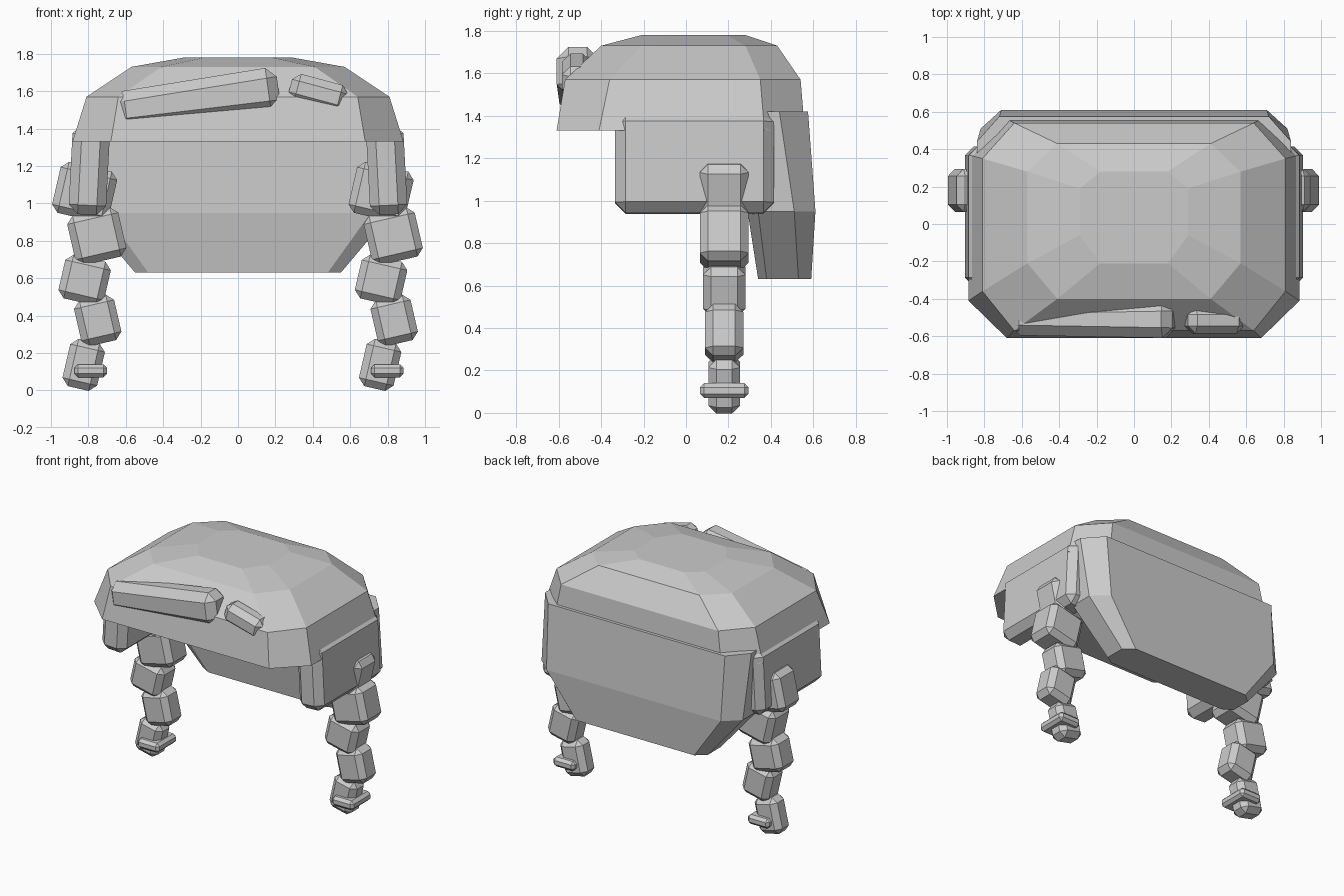
import bpy, bmesh
from math import radians
from mathutils import Matrix

if "Cube" in bpy.data.objects:
    bpy.data.objects.remove(bpy.data.objects["Cube"])


def finish(name, bm):
    bmesh.ops.recalc_face_normals(bm, faces=bm.faces)
    me = bpy.data.meshes.new(name)
    bm.to_mesh(me)
    bm.free()
    ob = bpy.data.objects.new(name, me)
    bpy.context.collection.objects.link(ob)
    return ob


def octagon_loft(name, rings):
    """Each ring: z, half width, half width of front/back edge, y front, y front corner, y back corner, y back."""
    bm = bmesh.new()
    loops = []
    for z, hx, cx, yf, yfc, ybc, yb in rings:
        pts = [(-cx, yf), (cx, yf), (hx, yfc), (hx, ybc),
               (cx, yb), (-cx, yb), (-hx, ybc), (-hx, yfc)]
        loops.append([bm.verts.new((x, y, z)) for x, y in pts])
    for a, b in zip(loops, loops[1:]):
        for i in range(8):
            j = (i + 1) % 8
            bm.faces.new((a[i], a[j], b[j], b[i]))
    bm.faces.new(loops[0])
    bm.faces.new(loops[-1])
    return finish(name, bm)


def block(name, loc, size, tilt=0, bevel=0.04, taper=1.0):
    """Chamfered box tilted in the front plane; taper scales the -x end."""
    bm = bmesh.new()
    bmesh.ops.create_cube(bm, size=1)
    for v in bm.verts:
        k = taper if v.co.x < 0 else 1.0
        v.co = (v.co.x * size[0], v.co.y * size[1] * k, v.co.z * size[2] * k)
    bmesh.ops.bevel(bm, geom=bm.edges[:], offset=bevel, segments=1,
                    affect='EDGES', profile=0.5)
    bm.transform(Matrix.Translation(loc) @ Matrix.Rotation(radians(-tilt), 4, 'Y'))
    return finish(name, bm)


# Domed cap of hair
octagon_loft("hair_cap", [
    (1.33, 0.885, 0.68, -0.61, -0.41, 0.37, 0.56),
    (1.57, 0.81, 0.64, -0.57, -0.36, 0.35, 0.54),
    (1.73, 0.57, 0.41, -0.40, -0.21, 0.28, 0.43),
    (1.78, 0.29, 0.18, -0.21, -0.06, 0.19, 0.28)])

# Long panel at the back, narrowing at the bottom
octagon_loft("back_hair", [
    (0.63, 0.55, 0.48, 0.34, 0.38, 0.53, 0.59),
    (0.95, 0.82, 0.71, 0.29, 0.34, 0.51, 0.61),
    (1.42, 0.84, 0.72, 0.30, 0.35, 0.44, 0.575)])

# Side panels over the ears
for s, side in ((-1, "left"), (1, "right")):
    block("side_hair_" + side, (s * 0.795, 0.04, 1.18), (0.20, 0.75, 0.48),
          tilt=s * 3, bevel=0.05)

# Swept fringe locks
block("fringe_long", (-0.22, -0.51, 1.555), (0.88, 0.20, 0.235), tilt=8,
      bevel=0.055, taper=0.85)
block("fringe_short", (0.43, -0.515, 1.59), (0.31, 0.14, 0.15), tilt=-15,
      bevel=0.04)

# Braids: alternating tilted links with a tie near the end
links = [(-0.82, 1.06, 0.31, 0.28, 0.23), (-0.755, 0.825, 0.28, 0.27, 0.23),
         (-0.82, 0.59, 0.25, 0.24, 0.20), (-0.75, 0.375, 0.22, 0.25, 0.18),
         (-0.825, 0.137, 0.19, 0.26, 0.15)]
for shift, side in ((0, "left"), (1.585, "right")):
    for i, (x, z, w, h, d) in enumerate(links):
        block(f"braid_{side}_link_{i + 1}", (x + shift, 0.18, z), (w, d, h),
              tilt=-13 if i % 2 == 0 else 13, bevel=0.038)
    block(f"braid_{side}_tie", (-0.787 + shift, 0.18, 0.105),
          (0.175, 0.23, 0.07), bevel=0.02)
